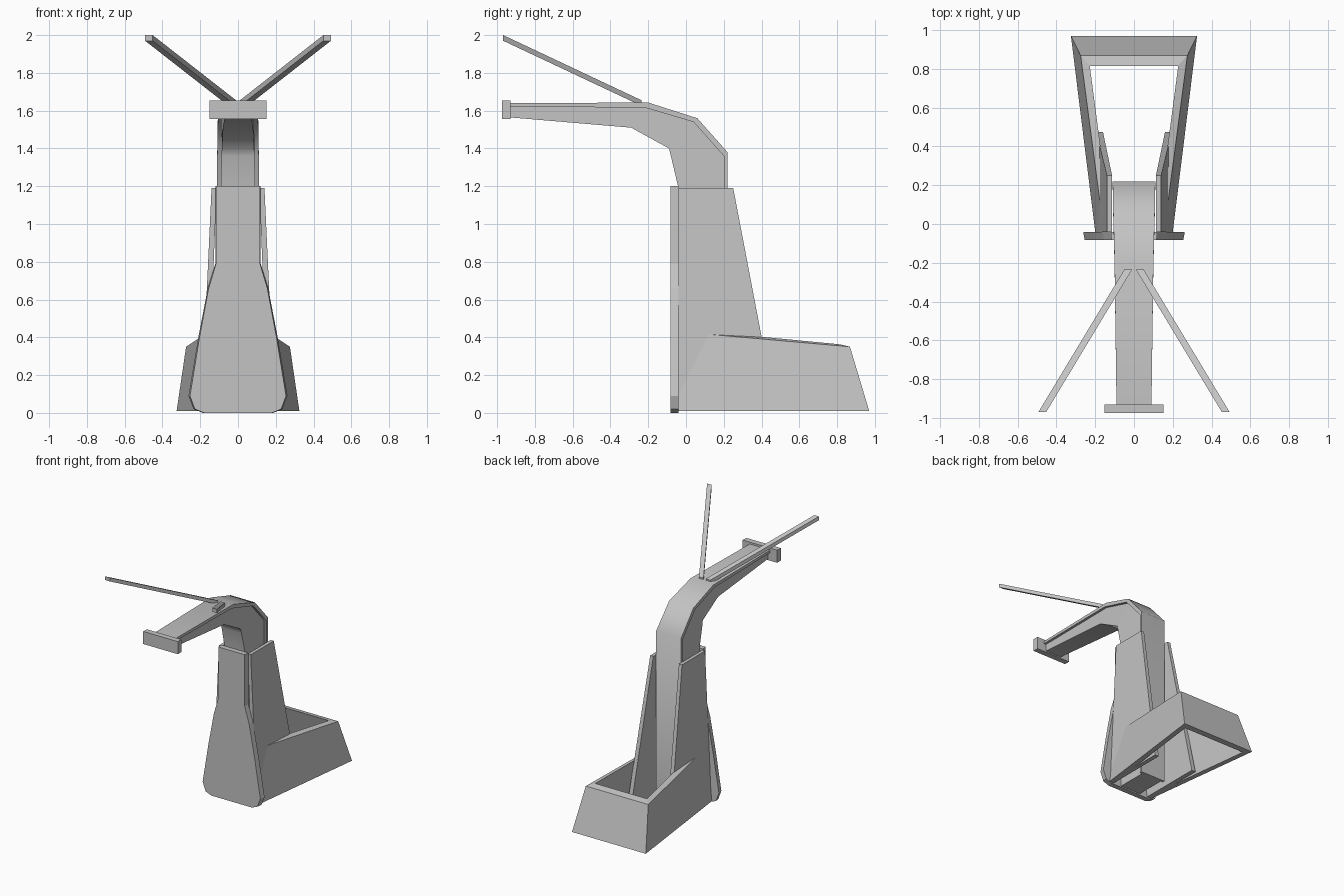
import bpy, bmesh, math

cube = bpy.data.objects.get("Cube")
if cube:
    bpy.data.objects.remove(cube, do_unlink=True)

grey = bpy.data.materials.new("plain grey")
grey.use_nodes = True
colour = (0.55, 0.55, 0.55, 1)
grey.diffuse_color = colour
grey.node_tree.nodes["Principled BSDF"].inputs["Base Color"].default_value = colour


def loft(name, sections, smooth=None):
    """Skin a row of matching closed cross-sections and cap both ends."""
    bm = bmesh.new()
    rings = [[bm.verts.new(p) for p in s] for s in sections]
    n = len(rings[0])
    for a, b in zip(rings, rings[1:]):
        for i in range(n):
            j = (i + 1) % n
            bm.faces.new((a[i], a[j], b[j], b[i]))
    bm.faces.new(rings[0])
    bm.faces.new(rings[-1])
    bmesh.ops.recalc_face_normals(bm, faces=bm.faces)
    mesh = bpy.data.meshes.new(name)
    bm.to_mesh(mesh)
    bm.free()
    mesh.materials.append(grey)
    obj = bpy.data.objects.new(name, mesh)
    bpy.context.collection.objects.link(obj)
    if smooth:
        bpy.ops.object.select_all(action='DESELECT')
        bpy.context.view_layer.objects.active = obj
        obj.select_set(True)
        bpy.ops.object.shade_smooth_by_angle(angle=math.radians(smooth))
    return obj


def band(name, stations):
    """Loft stations of (half width, outer (y, z), inner (y, z))."""
    return loft(name, [[(-w, *o), (w, *o), (w, *i), (-w, *i)]
                       for w, o, i in stations], smooth=60)


# Bent arm and column
band("arm_body", [
    (0.07, (-0.94, 1.62), (-0.94, 1.565)),
    (0.08, (-0.22, 1.617), (-0.29, 1.51)),
    (0.085, (0.04, 1.54), (-0.09, 1.40)),
    (0.088, (0.20, 1.36), (-0.08, 1.36)),
    (0.09, (0.20, 1.19), (-0.04, 1.19)),
    (0.09, (0.20, 0.01), (-0.04, 0.01))])

# Wider strip running over the arm and down its back
band("arm_cover_strip", [
    (0.09, (-0.94, 1.64), (-0.94, 1.62)),
    (0.10, (-0.20, 1.643), (-0.22, 1.617)),
    (0.107, (0.06, 1.56), (0.04, 1.54)),
    (0.11, (0.22, 1.38), (0.20, 1.36)),
    (0.11, (0.22, 0.01), (0.20, 0.01))])

# Mounting plate on the arm tip
loft("arm_end_plate", [[(-0.152, y, 1.555), (0.152, y, 1.555),
                        (0.152, y, 1.655), (-0.152, y, 1.655)]
                       for y in (-0.975, -0.93)])

# Flared front plate with a slightly smaller front face
half = [(0.185, 0.0), (0.235, 0.02), (0.262, 0.09), (0.21, 0.40),
        (0.16, 0.66), (0.12, 0.79), (0.12, 1.2)]
outline = half + [(-x, z) for x, z in reversed(half)]
loft("front_plate", [[(x * s, y, z) for x, z in outline]
                     for y, s in ((-0.082, 0.97), (-0.04, 1.0))])

# Mirrored parts: cheeks beside the column and the two diagonal struts
for side, s in (("left", 1), ("right", -1)):
    loft(side + "_cheek", [
        [(s * xo, -0.04, z), (s * xo, yb, z), (s * xi, yb, z), (s * xi, -0.04, z)]
        for z, xo, xi, yb in ((0.01, 0.195, 0.16, 0.475), (1.19, 0.14, 0.113, 0.25))])
    loft(side + "_strut", [
        [(s * (x + dx), y, z + dz) for dx, dz in
         ((-0.02, -0.015), (0.02, -0.015), (0.02, 0.015), (-0.02, 0.015))]
        for x, y, z in ((0.03, -0.235, 1.64), (0.472, -0.968, 1.985))])

# Open base tray: walls run front to back, across the rear and forward again
front = [(0.20, -0.04, 0.01), (0.155, -0.04, 0.43),
         (0.115, -0.04, 0.445), (0.16, -0.04, 0.01)]
rear = [(0.325, 0.97, 0.01), (0.275, 0.868, 0.35),
        (0.228, 0.815, 0.363), (0.278, 0.92, 0.01)]


def flip(section):
    return [(-x, y, z) for x, y, z in section]


loft("base_tray_walls", [front, rear, flip(rear), flip(front)])
